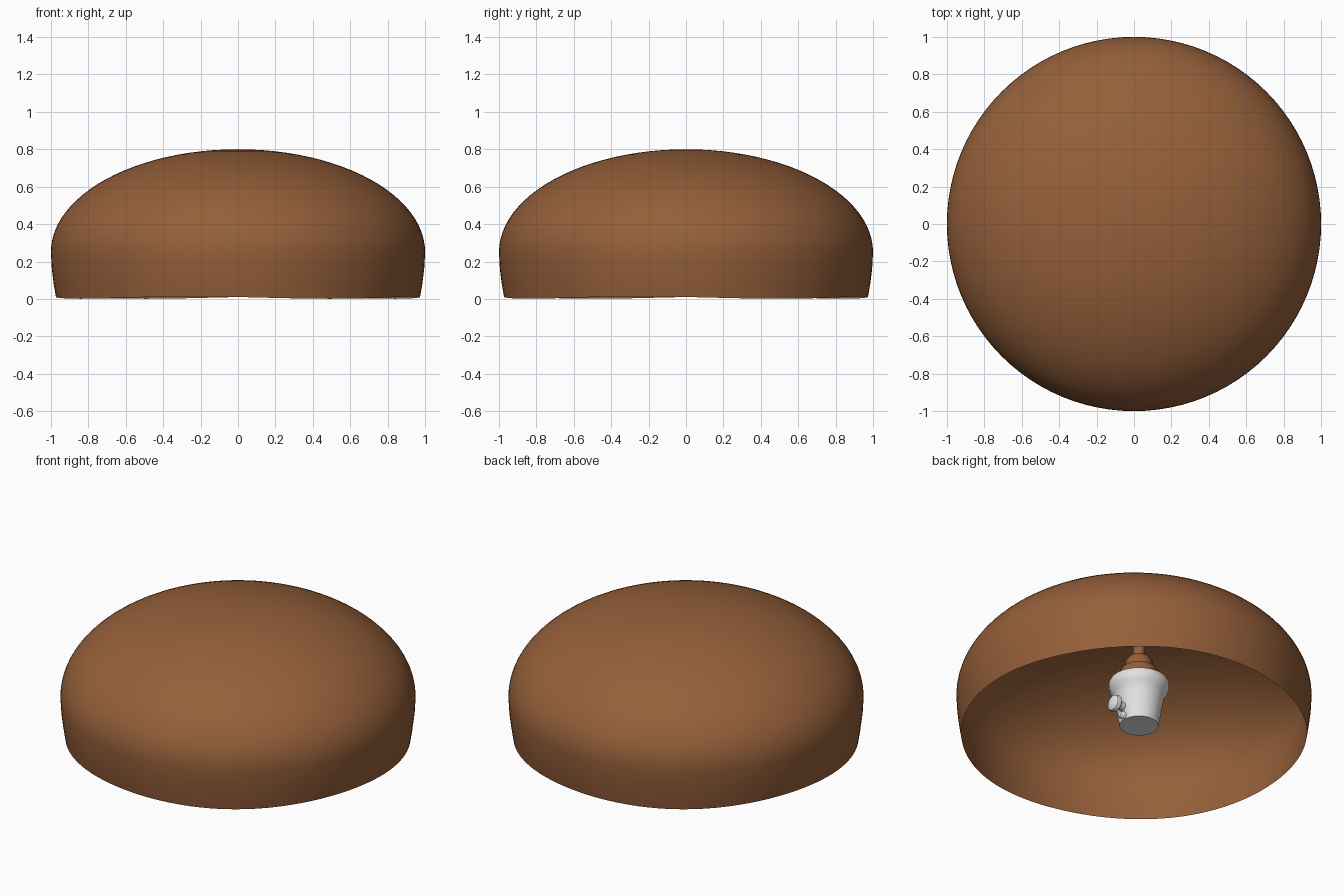
import bpy, bmesh, math
from mathutils import Matrix

if "Cube" in bpy.data.objects:
    bpy.data.objects.remove(bpy.data.objects["Cube"])


def material(name, rgb):
    m = bpy.data.materials.new(name)
    m.diffuse_color = (*rgb, 1)
    m.use_nodes = True
    m.node_tree.nodes["Principled BSDF"].inputs["Base Color"].default_value = m.diffuse_color
    return m


BROWN = material("copper_brown", (0.30, 0.115, 0.042))
WHITE = material("white_ceramic", (0.76, 0.76, 0.76))
CENTRE = Matrix.Translation((-0.02, 0.02, 0))


def lathe(name, profile, mat, steps, matrix=None, wave=None):
    """Spin (radius, height) points about z; zero radius closes to a pole."""
    bm = bmesh.new()
    rings = []
    for i, (r, z) in enumerate(profile):
        if r == 0:
            rings.append([bm.verts.new((0, 0, z))] * steps)
            continue
        ring = []
        for k in range(steps):
            a = math.tau * k / steps
            dz = wave(a) if wave and i == 0 else 0
            ring.append(bm.verts.new((r * math.cos(a), r * math.sin(a), z + dz)))
        rings.append(ring)
    for low, high in zip(rings, rings[1:]):
        for k in range(steps):
            j = (k + 1) % steps
            corners = list(dict.fromkeys((low[k], low[j], high[j], high[k])))
            bm.faces.new(corners)
    mesh = bpy.data.meshes.new(name)
    bm.to_mesh(mesh)
    bm.free()
    mesh.materials.append(mat)
    obj = bpy.data.objects.new(name, mesh)
    bpy.context.collection.objects.link(obj)
    if matrix:
        obj.matrix_world = matrix
    bpy.ops.object.select_all(action='DESELECT')
    obj.select_set(True)
    bpy.context.view_layer.objects.active = obj
    bpy.ops.object.shade_smooth_by_angle(angle=math.radians(35))
    return obj


# Thin dome shade: half ellipse over a slightly tapering skirt
skirt = [(0.973, 0.007), (0.985, 0.08), (0.995, 0.16)]
arc = [(math.cos(t), 0.25 + 0.55 * math.sin(t))
       for t in (math.pi / 2 * i / 24 for i in range(24))]
lathe("lamp_shade", skirt + arc + [(0, 0.80)], BROWN, 96,
      wave=lambda a: 0.006 * math.cos(4 * a + 1))

# White lamp holder with a rounded upper lip
lathe("lamp_holder", [(0, 0.05), (0.11, 0.05), (0.118, 0.10), (0.137, 0.21),
                      (0.145, 0.245), (0.163, 0.27), (0.17, 0.295),
                      (0.17, 0.32), (0.162, 0.335), (0.14, 0.34), (0, 0.34)],
      WHITE, 48, CENTRE)

# Stepped brown fitting and stem reaching the shade
lathe("stepped_fitting", [(0, 0.33), (0.107, 0.33), (0.107, 0.395), (0.095, 0.415),
                          (0.076, 0.42), (0.076, 0.465), (0.062, 0.485),
                          (0.034, 0.488), (0.034, 0.798)],
      BROWN, 40, CENTRE)

# Switch on the side of the holder: stub, round knob and a small lower nub
turn = Matrix.Rotation(math.pi / 2, 4, 'Y')
side = CENTRE @ Matrix.Translation((0, 0, 0.13)) @ turn
lathe("switch_stub", [(0.026, 0.10), (0.026, 0.17)], WHITE, 24, side)
lathe("switch_knob", [(0, 0.155), (0.035, 0.155), (0.047, 0.165), (0.05, 0.178),
                      (0.045, 0.192), (0.03, 0.20), (0, 0.203)], WHITE, 32, side)
nub = CENTRE @ Matrix.Translation((0, 0, 0.075)) @ turn
lathe("switch_nub", [(0.022, 0.10), (0.022, 0.13), (0.014, 0.142), (0, 0.145)],
      WHITE, 24, nub)
